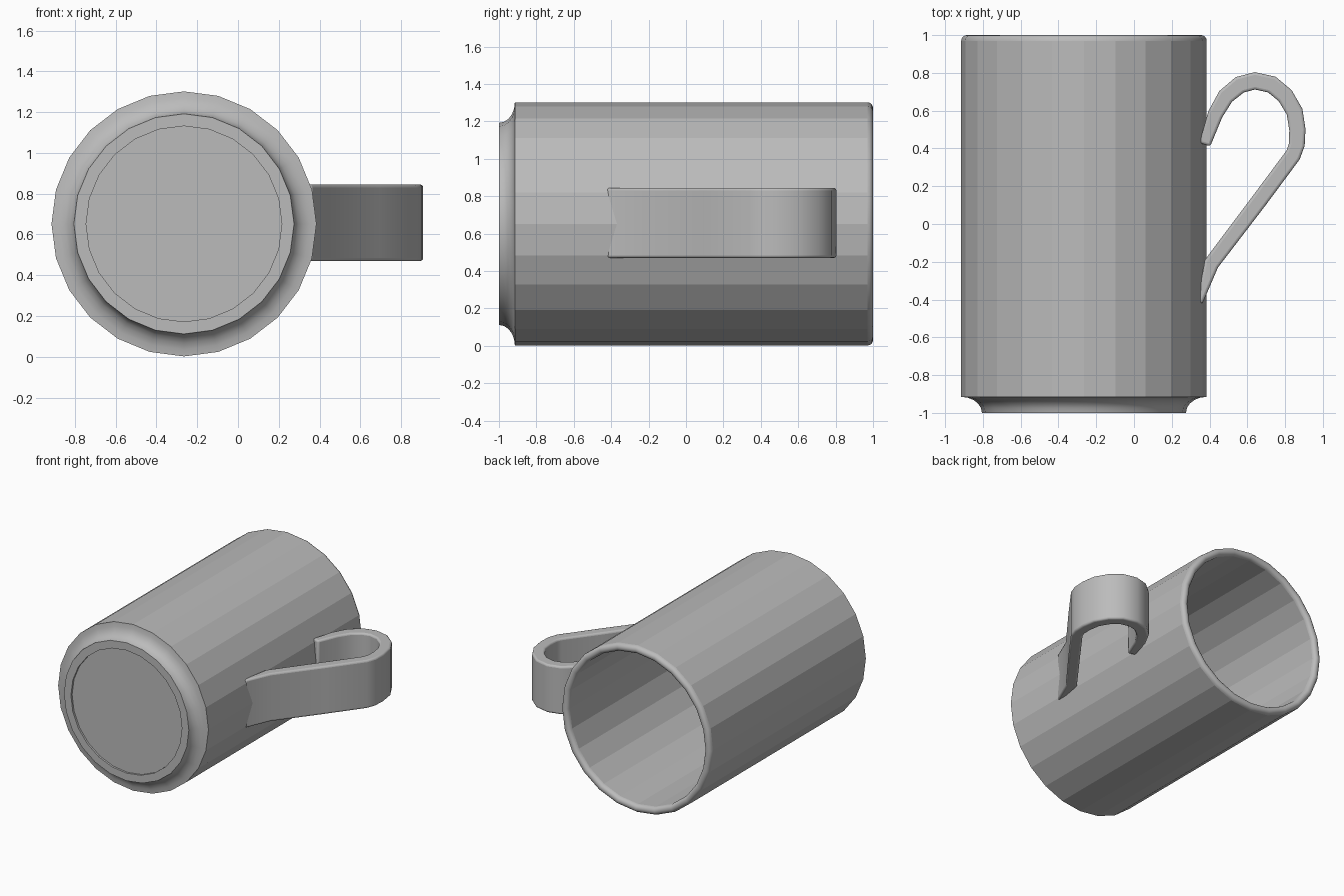
import bpy
import bmesh
import math
from mathutils import Vector, Matrix

cube = bpy.data.objects.get("Cube")
if cube:
    bpy.data.objects.remove(cube)

SIDES = 24
CENTER = Vector((-0.265, 0, 0.652))
RADIUS = 0.65
WALL = 0.06

grey = bpy.data.materials.new("plain_grey")
grey.use_nodes = True
COLOUR = (0.5, 0.5, 0.5, 1)
grey.diffuse_color = COLOUR
grey.node_tree.nodes["Principled BSDF"].inputs["Base Color"].default_value = COLOUR


def finish(bm, name):
    bmesh.ops.recalc_face_normals(bm, faces=bm.faces)
    mesh = bpy.data.meshes.new(name)
    bm.to_mesh(mesh)
    bm.free()
    mesh.materials.append(grey)
    obj = bpy.data.objects.new(name, mesh)
    bpy.context.collection.objects.link(obj)
    return obj


def smooth(obj, degrees):
    bpy.ops.object.select_all(action='DESELECT')
    obj.select_set(True)
    bpy.context.view_layer.objects.active = obj
    bpy.ops.object.shade_smooth_by_angle(angle=math.radians(degrees))


def arc(r, y, rx, ry, start, end, steps):
    """Points (radius, y) along an elliptical arc."""
    angles = [math.radians(start + (end - start) * i / steps) for i in range(steps + 1)]
    return [(r + rx * math.cos(a), y + ry * math.sin(a)) for a in angles]


# Mug body: one profile (radius, y) turned around the y axis
profile = [(0, -0.985), (0.48, -0.985), (0.48, -1)]
profile += arc(RADIUS, -1, 0.11, 0.085, 180, 90, 5)              # hollow foot edge
profile += arc(RADIUS - 0.03, 0.97, 0.03, 0.03, 0, 180, 8)       # rounded rim
profile += arc(RADIUS - WALL - 0.06, -0.84, 0.06, 0.06, 0, -90, 3)  # inner floor edge
profile += [(0, -0.9)]

bm = bmesh.new()
verts = [bm.verts.new((r, y, 0)) for r, y in profile]
edges = [bm.edges.new(pair) for pair in zip(verts, verts[1:])]
bmesh.ops.spin(bm, geom=verts + edges, cent=(0, 0, 0), axis=(0, 1, 0),
               angle=math.tau, steps=SIDES, use_duplicate=False)
bmesh.ops.remove_doubles(bm, verts=bm.verts, dist=0.0005)
bmesh.ops.transform(bm, matrix=Matrix.Translation(CENTER), verts=bm.verts)
body = finish(bm, "mug_body")
smooth(body, 40)
# Long wall panels stay faceted
for face in body.data.polygons:
    ys = [body.data.vertices[i].co.y for i in face.vertices]
    if max(ys) - min(ys) > 1:
        face.use_smooth = False

# Handle: flat strap following a path of (x, y, half thickness)
path = [(0.375, 0.42, 0.03), (0.43, 0.58, 0.04), (0.485, 0.675, 0.044),
        (0.56, 0.737, 0.046), (0.64, 0.758, 0.046), (0.73, 0.738, 0.046),
        (0.80, 0.68, 0.045), (0.85, 0.595, 0.044), (0.865, 0.50, 0.043),
        (0.862, 0.42, 0.042), (0.842, 0.365, 0.042), (0.66, 0.12, 0.042),
        (0.41, -0.21, 0.04), (0.348, -0.42, 0.014)]
points = [Vector(p[:2]) for p in path]
outer, inner = [], []
for i, (x, y, half) in enumerate(path):
    along = (points[min(i + 1, len(points) - 1)] - points[max(i - 1, 0)]).normalized()
    side = Vector((-along.y, along.x)) * half
    outer.append(points[i] + side)
    inner.append(points[i] - side)

bm = bmesh.new()
LOW, HIGH = 0.47, 0.845
rings = []
for a, b in zip(outer, inner):
    rings.append([bm.verts.new((p.x, p.y, z)) for p, z in
                  ((a, LOW), (a, HIGH), (b, HIGH), (b, LOW))])
for r, s in zip(rings, rings[1:]):
    for k in range(4):
        n = (k + 1) % 4
        bm.faces.new((r[k], r[n], s[n], s[k]))
bm.faces.new(rings[0])
bm.faces.new(rings[-1])
handle = finish(bm, "handle")
bevel = handle.modifiers.new("soft_edges", 'BEVEL')
bevel.width = 0.018
bevel.segments = 3
bevel.limit_method = 'ANGLE'
bevel.angle_limit = math.radians(50)
smooth(handle, 40)
